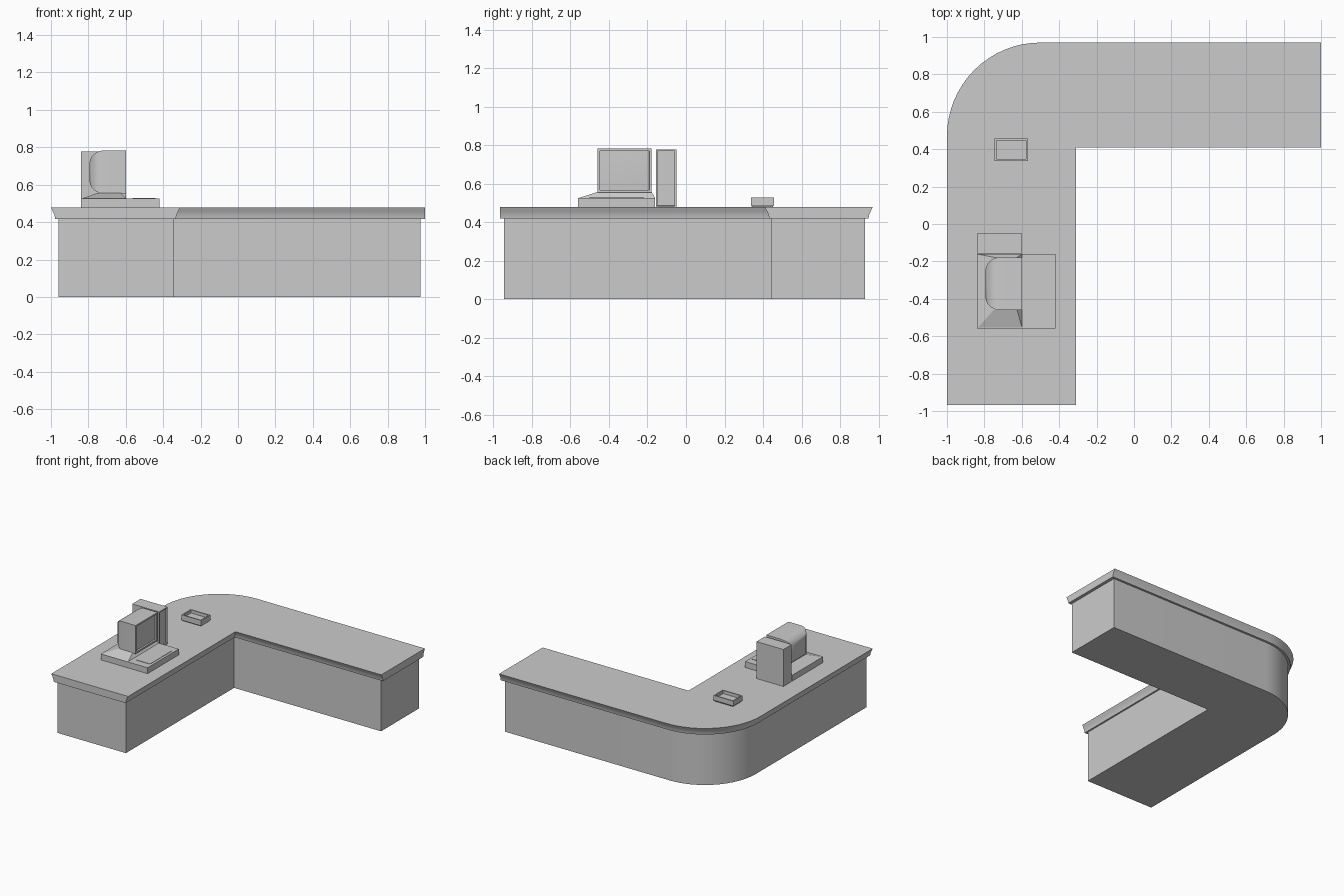
import bpy, bmesh, math
from mathutils import Vector

if "Cube" in bpy.data.objects:
    bpy.data.objects.remove(bpy.data.objects["Cube"])


def finish(bm, name, smooth=False):
    bmesh.ops.recalc_face_normals(bm, faces=bm.faces)
    me = bpy.data.meshes.new(name)
    bm.to_mesh(me)
    bm.free()
    ob = bpy.data.objects.new(name, me)
    bpy.context.collection.objects.link(ob)
    if smooth:
        bpy.ops.object.select_all(action='DESELECT')
        ob.select_set(True)
        bpy.context.view_layer.objects.active = ob
        bpy.ops.object.shade_smooth_by_angle(angle=math.radians(30))
    return ob


def loft(bm, layers):
    # layers: list of (outline, z), joined with quads and capped
    rings = [[bm.verts.new((x, y, z)) for x, y in pts] for pts, z in layers]
    n = len(rings[0])
    for a, b in zip(rings, rings[1:]):
        for i in range(n):
            j = (i + 1) % n
            bm.faces.new((a[i], a[j], b[j], b[i]))
    bm.faces.new(rings[0][::-1])
    bm.faces.new(rings[-1])


def rect(x0, x1, y0, y1):
    return [(x0, y0), (x1, y0), (x1, y1), (x0, y1)]


def block(layers):
    bm = bmesh.new()
    loft(bm, layers)
    bmesh.ops.recalc_face_normals(bm, faces=bm.faces)
    return bm


def face_towards(bm, direction):
    d = Vector(direction)
    bm.faces.ensure_lookup_table()
    faces = [f for f in bm.faces if f.normal.dot(d) > 0.95]
    return max(faces, key=lambda f: f.calc_center_median().dot(d))


def recess(bm, direction, rim, depth):
    # frame a face and push its middle straight inwards
    f = face_towards(bm, direction)
    bmesh.ops.inset_region(bm, faces=[f], thickness=rim)
    bmesh.ops.inset_region(bm, faces=[f], thickness=0.0005, depth=-depth)
    return f


def l_shape(x0, x1, y0, y1, xi, yi, r, n=16):
    pts = [(x0, y0), (xi, y0), (xi, yi), (x1, yi), (x1, y1)]
    for i in range(n + 1):
        a = math.pi / 2 * (1 + i / n)
        pts.append((x0 + r + r * math.cos(a), y1 - r + r * math.sin(a)))
    return pts


# L-shaped counter body with rounded outer corner
body = l_shape(-0.96, 0.975, -0.945, 0.93, -0.345, 0.443, 0.46)
finish(block([(body, 0), (body, 0.42)]), "counter_body", True)

# Worktop with moulded edge along its long sides and square ends
layers = [(l_shape(-1 + o, 1, -0.967, 0.97 - o, -0.31 - o, 0.41 + o, 0.5 - o), z)
          for o, z in ((0.022, 0.418), (0.019, 0.438), (0.010, 0.457), (0, 0.478))]
finish(block(layers), "worktop", True)

# Small open tray with tapered foot
bm = block([(rect(-0.735, -0.575, 0.345, 0.448), 0.476),
            (rect(-0.745, -0.567, 0.337, 0.457), 0.488),
            (rect(-0.745, -0.567, 0.337, 0.457), 0.527)])
recess(bm, (0, 0, 1), 0.014, 0.025)
finish(bm, "small_tray")

# Computer base slab, sloped pedestal and low key panel
slab = rect(-0.84, -0.42, -0.56, -0.16)
finish(block([(slab, 0.476), (slab, 0.526)]), "computer_base")
finish(block([(rect(-0.84, -0.597, -0.56, -0.16), 0.524),
              (rect(-0.75, -0.625, -0.46, -0.178), 0.556)]), "monitor_pedestal")
panel = rect(-0.565, -0.44, -0.50, -0.22)
finish(block([(panel, 0.522), (panel, 0.529)]), "keyboard")

# Monitor: box with rounded back, framed and slightly domed screen
case = rect(-0.795, -0.598, -0.46, -0.178)
bm = block([(case, 0.553), (case, 0.783)])
back = face_towards(bm, (-1, 0, 0))
bmesh.ops.bevel(bm, geom=list(back.edges), offset=0.075, segments=5,
                profile=0.5, affect='EDGES')
bmesh.ops.recalc_face_normals(bm, faces=bm.faces)
screen = recess(bm, (1, 0, 0), 0.018, 0.014)
dome = bmesh.ops.poke(bm, faces=[screen])
for v in dome["verts"]:
    v.co.x += 0.01
finish(bm, "monitor", True)

# Computer tower with recessed front
tower = rect(-0.84, -0.598, -0.157, -0.05)
bm = block([(tower, 0.476), (tower, 0.778)])
recess(bm, (1, 0, 0), 0.012, 0.012)
finish(bm, "computer_tower")
